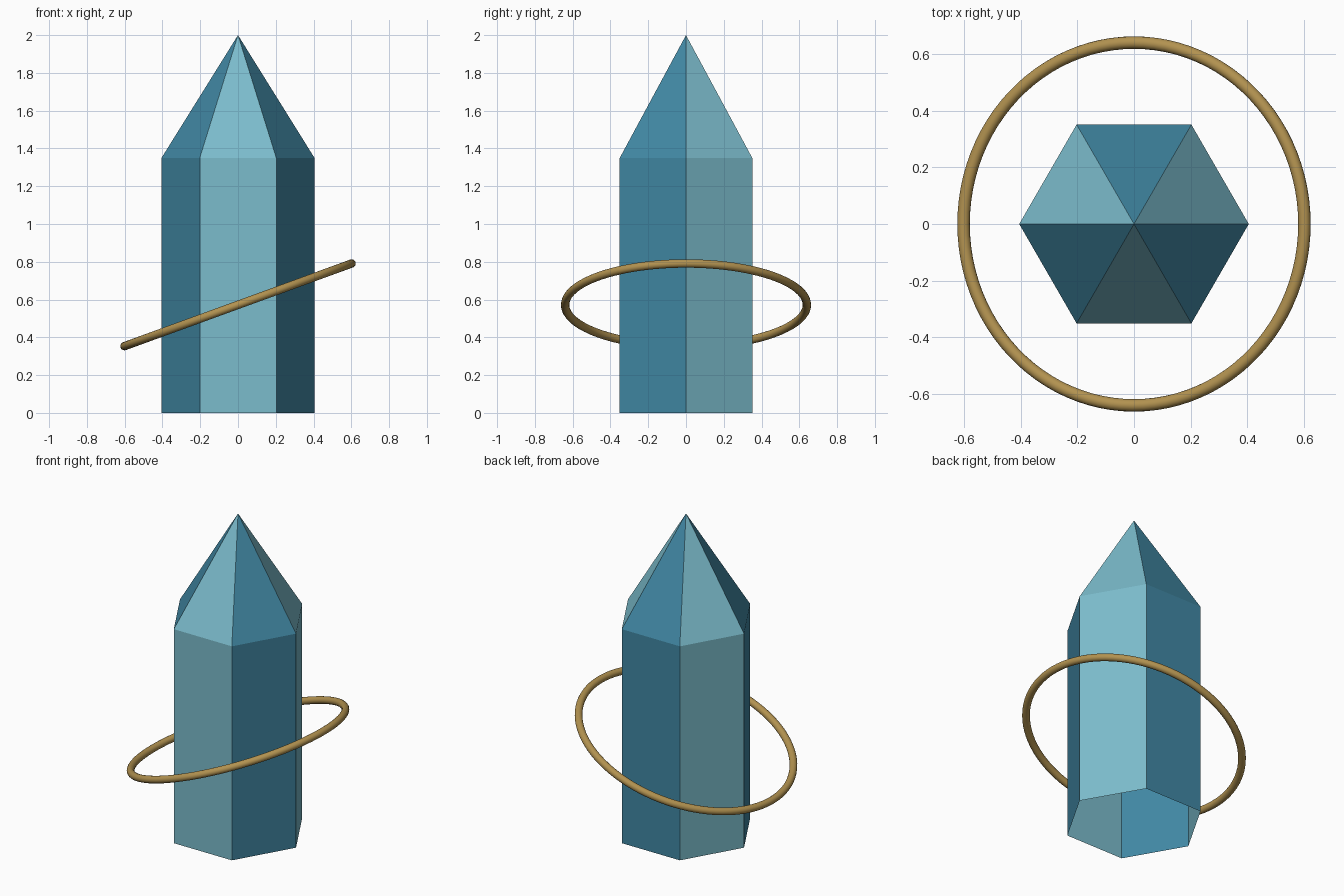
import bpy
import bmesh
from math import cos, sin, pi, radians

cube = bpy.data.objects.get("Cube")
if cube:
    bpy.data.objects.remove(cube, do_unlink=True)


def linear(c):
    c /= 255
    return c / 12.92 if c <= 0.04045 else ((c + 0.055) / 1.055) ** 2.4


def material(name, *rgb):
    mat = bpy.data.materials.new(name)
    mat.use_nodes = True
    colour = [linear(c) for c in rgb] + [1]
    mat.diffuse_color = colour
    mat.node_tree.nodes["Principled BSDF"].inputs["Base Color"].default_value = colour
    return mat


pale_blue = material("pale blue", 123, 188, 204)
deep_blue = material("deep blue", 65, 136, 164)
gold = material("gold", 178, 146, 80)

SIDES, RADIUS = 6, 0.405
SHOULDER, TOP = 1.35, 2.0


def hexagon(bm, z):
    return [bm.verts.new((RADIUS * cos(2 * pi * i / SIDES),
                          RADIUS * sin(2 * pi * i / SIDES), z)) for i in range(SIDES)]


def facets(name, build):
    """Make an object whose facets alternate between the two blues."""
    bm = bmesh.new()
    for i, corners in enumerate(build(bm)):
        bm.faces.new(corners).material_index = i % 2
    mesh = bpy.data.meshes.new(name)
    bm.to_mesh(mesh)
    bm.free()
    mesh.materials.append(pale_blue)
    mesh.materials.append(deep_blue)
    obj = bpy.data.objects.new(name, mesh)
    bpy.context.collection.objects.link(obj)


def body(bm):
    low, high = hexagon(bm, 0), hexagon(bm, SHOULDER)
    return [(low[i - SIDES], low[i + 1 - SIDES], high[i + 1 - SIDES], high[i - SIDES])
            for i in range(SIDES)]


def tip(bm):
    rim, apex = hexagon(bm, SHOULDER), bm.verts.new((0, 0, TOP))
    return [(rim[i - SIDES], rim[i + 1 - SIDES], apex) for i in range(SIDES)]


# Open-based hexagonal crystal and its point
facets("crystal_body", body)
facets("crystal_tip", tip)

# Tilted ring floating around the crystal
bpy.ops.mesh.primitive_torus_add(major_radius=0.64, minor_radius=0.022,
                                 major_segments=96, minor_segments=16,
                                 location=(0, 0, 0.572), rotation=(0, radians(-20), 0))
ring = bpy.context.object
ring.name = "orbit_ring"
ring.data.materials.append(gold)
bpy.ops.object.shade_smooth()
